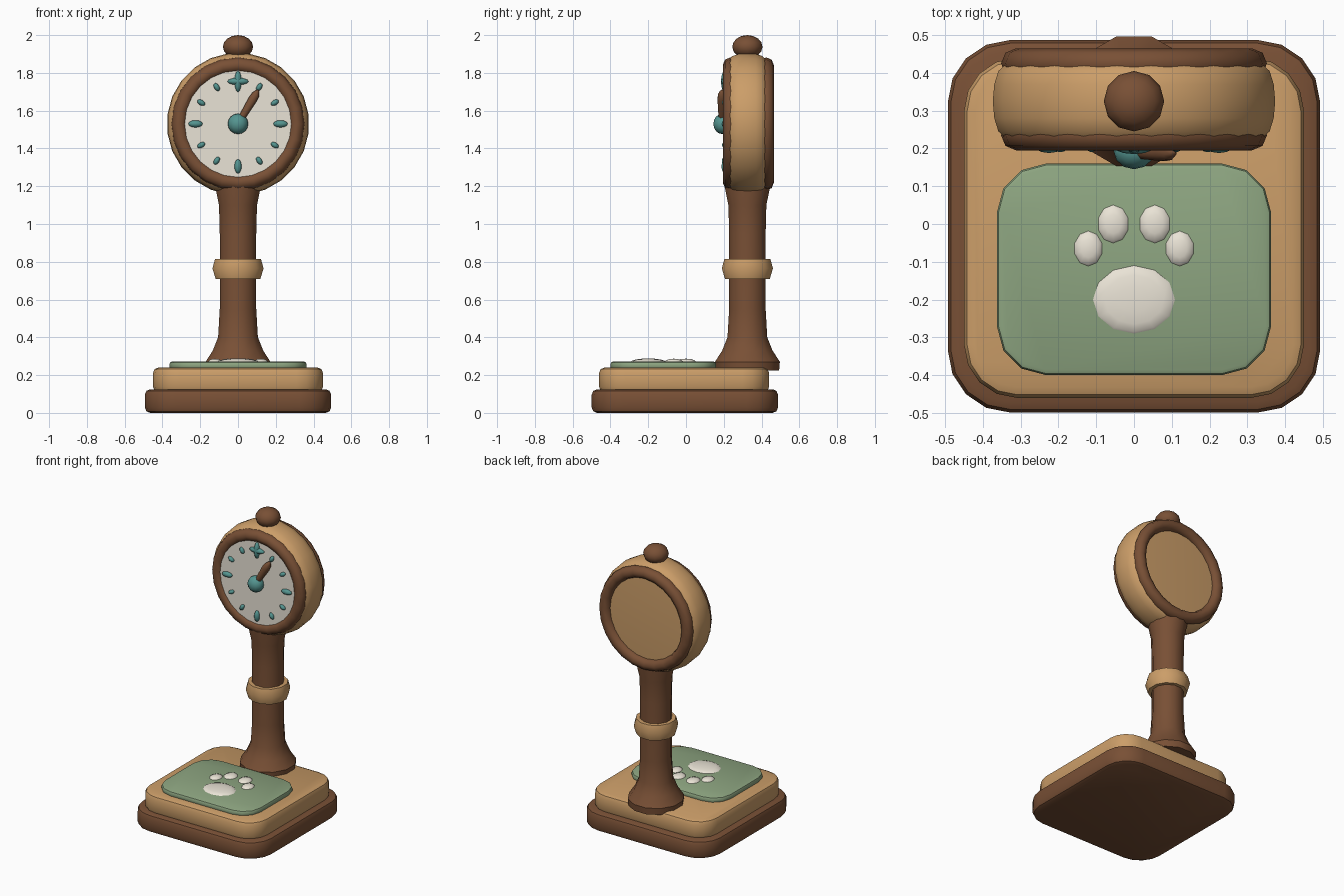
import bpy, bmesh, math
from math import sin, cos, pi, radians
from mathutils import Matrix, Vector

if "Cube" in bpy.data.objects:
    bpy.data.objects.remove(bpy.data.objects["Cube"])


def material(name, rgb):
    m = bpy.data.materials.new(name)
    m.diffuse_color = (*rgb, 1)
    m.use_nodes = True
    m.node_tree.nodes["Principled BSDF"].inputs["Base Color"].default_value = m.diffuse_color
    return m


BROWN = material("dark_wood", (0.19, 0.08, 0.036))
TAN = material("light_wood", (0.60, 0.34, 0.14))
GREEN = material("green_mat", (0.27, 0.38, 0.22))
CREAM = material("cream", (0.82, 0.77, 0.67))
TEAL = material("teal", (0.09, 0.30, 0.28))


def finish(name, bm, mat, angle=40):
    bmesh.ops.recalc_face_normals(bm, faces=bm.faces[:])
    me = bpy.data.meshes.new(name)
    bm.to_mesh(me)
    bm.free()
    me.materials.append(mat)
    for p in me.polygons:
        p.use_smooth = True
    me.set_sharp_from_angle(angle=radians(angle))
    ob = bpy.data.objects.new(name, me)
    bpy.context.collection.objects.link(ob)
    return ob


def loft(name, rings, mat, angle=40):
    """Skin a stack of equal-length point rings and cap both ends."""
    bm = bmesh.new()
    rows = [[bm.verts.new(p) for p in ring] for ring in rings]
    n = len(rows[0])
    for a, b in zip(rows, rows[1:]):
        for i in range(n):
            j = (i + 1) % n
            bm.faces.new((a[i], a[j], b[j], b[i]))
    bm.faces.new(rows[0])
    bm.faces.new(rows[-1])
    return finish(name, bm, mat, angle)


def slab(name, hx, hy, cy, radius, z0, z1, bevel, mat, segs=4):
    """Rounded rectangle plate with softened upper and lower edges."""
    def ring(inset, z):
        pts = []
        for q, (sx, sy) in enumerate(((1, 1), (-1, 1), (-1, -1), (1, -1))):
            for k in range(segs + 1):
                a = (q + k / segs) * pi / 2
                r = radius - inset
                pts.append((sx * (hx - radius) + r * cos(a),
                            cy + sy * (hy - radius) + r * sin(a), z))
        return pts
    b = bevel
    steps = [(b, z0), (b * .3, z0 + b * .3), (0, z0 + b),
             (0, z1 - b), (b * .3, z1 - b * .3), (b, z1)]
    return loft(name, [ring(d, z) for d, z in steps], mat)


def lathe(name, profile, n, mat, axis="Z", center=(0, 0), angle=40):
    """Turn (radius, height) points; center is (x, y) for Z or (x, z) for Y."""
    rings = []
    for r, t in profile:
        ring = []
        for i in range(n):
            a = (i + .5) * 2 * pi / n
            u, v = center[0] + r * cos(a), center[1] + r * sin(a)
            ring.append((u, v, t) if axis == "Z" else (u, t, v))
        rings.append(ring)
    return loft(name, rings, mat, angle)


def ball(name, loc, size, mat, segs=12, rings=8, spin=0):
    """Ellipsoid with half-sizes, spun about the y axis."""
    bm = bmesh.new()
    bmesh.ops.create_uvsphere(bm, u_segments=segs, v_segments=rings, radius=1)
    m = (Matrix.Translation(loc) @ Matrix.Rotation(spin, 4, 'Y')
         @ Matrix.Diagonal((*size, 1)))
    bm.transform(m)
    return finish(name, bm, mat, 60)


# Stepped base, mat and paw print
slab("base_plinth", .493, .493, -.006, .165, 0, .125, .028, BROWN)
slab("base_step", .45, .45, -.01, .14, .11, .24, .028, TAN)
slab("floor_mat", .363, .28, -.12, .13, .23, .272, .014, GREEN, 3)
ball("paw_pad", (0, -.2, .27), (.111, .092, .018), CREAM)
for s, side in ((-1, "left"), (1, "right")):
    ball(f"paw_inner_toe_{side}", (s * .055, 0, .27), (.043, .052, .017), CREAM, 10, 6)
    ball(f"paw_outer_toe_{side}", (s * .121, -.065, .27), (.039, .048, .017), CREAM, 10, 6)

# Post with flared foot and collar
PY = .325
lathe("post", [(.174, .225), (.178, .27), (.138, .33), (.109, .40), (.1, .55),
               (.1, .95), (.104, 1.1), (.125, 1.2), (.125, 1.24)],
      12, BROWN, center=(0, PY), angle=35)
lathe("post_collar", [(.09, .71), (.123, .71), (.14, .765), (.126, .815), (.09, .815)],
      12, TAN, center=(0, PY))

# Clock head: bulged drum, two rims, dial
CZ = 1.53
lathe("clock_drum", [(.28, .43), (.34, .425), (.362, .405), (.373, .37), (.377, .325),
                     (.373, .28), (.362, .245), (.34, .225), (.28, .225)],
      24, TAN, "Y", (0, CZ))
for name, y in (("front_rim", .235), ("back_rim", .425)):
    bpy.ops.mesh.primitive_torus_add(
        location=(0, y, CZ), rotation=(pi / 2, 0, 0), major_segments=24,
        minor_segments=8, major_radius=.312, minor_radius=.04)
    rim = bpy.context.object
    rim.name = name
    rim.data.materials.append(BROWN)
    bpy.ops.object.shade_smooth()
lathe("dial", [(.285, .24), (.285, .21)], 24, CREAM, "Y", (0, CZ))
ball("top_finial", (0, PY, 1.938), (.08, .08, .062), BROWN)

# Hour marks, with a cross at twelve
for h in range(12):
    a = h * pi / 6
    loc = (.225 * sin(a), .206, CZ + .225 * cos(a))
    size = (.019, .018, .038) if h % 3 == 0 else (.014, .016, .023)
    if h == 0:
        size = (.019, .021, .056)
        ball("twelve_cross_bar", loc, size, TEAL, 8, 6, pi / 2)
    ball(f"hour_mark_{h or 12}", loc, size, TEAL, 8, 6, a)

# Hand and hub
hand = lathe("clock_hand", [(.016, 0), (.02, .06), (.025, .15), (.022, .18),
                            (.012, .2), (.003, .21)], 8, BROWN, angle=60)
hand.data.transform(Matrix.Translation((0, .19, CZ)) @ Matrix.Rotation(radians(31), 4, 'Y'))
ball("hand_hub", (0, .193, CZ), (.054, .048, .054), TEAL)
